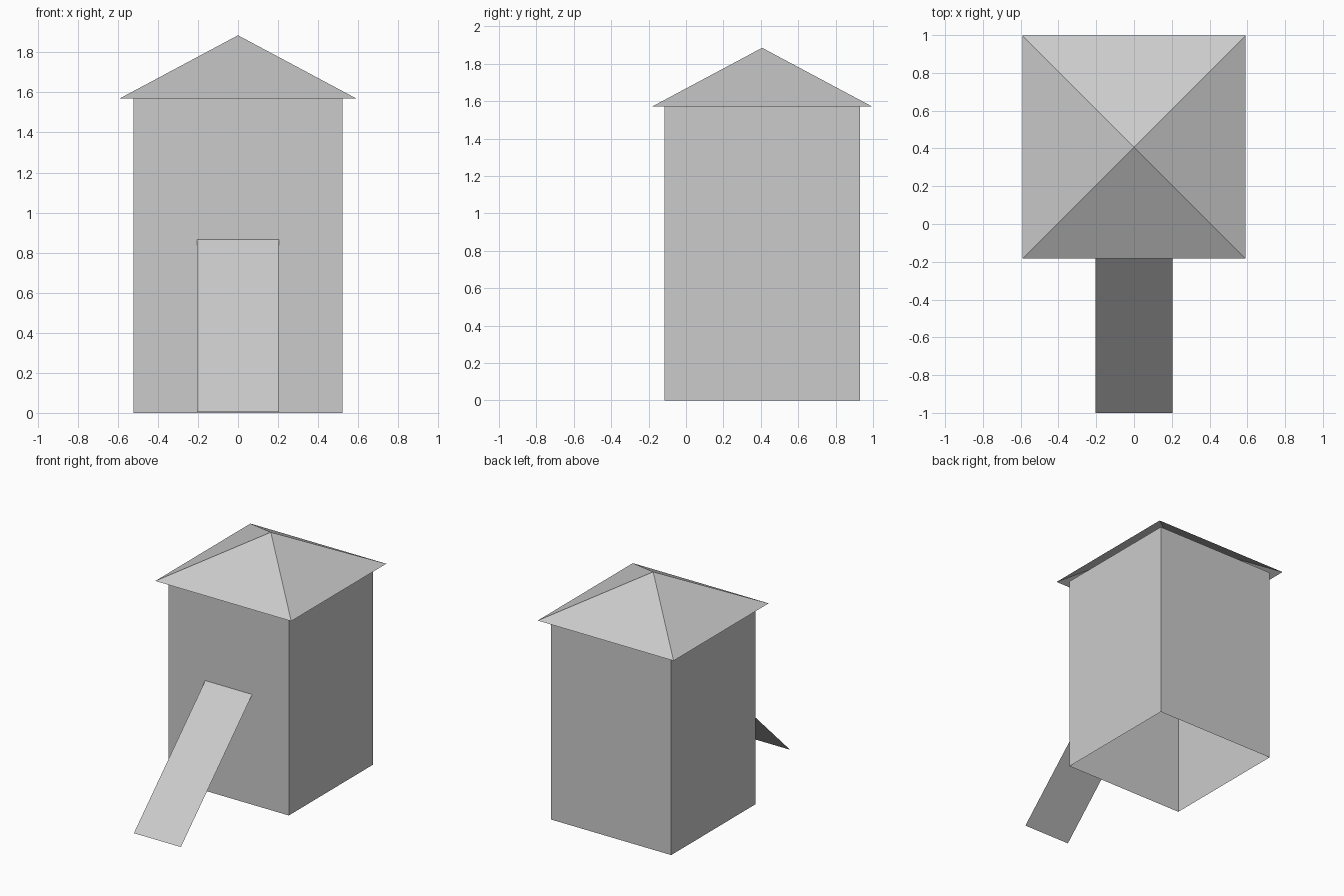
import bpy
import bmesh

cube = bpy.data.objects.get("Cube")
if cube:
    bpy.data.objects.remove(cube, do_unlink=True)

# Single plain grey
grey = bpy.data.materials.new("plain_grey")
grey.use_nodes = True
colour = (0.6, 0.6, 0.6, 1)
grey.diffuse_color = colour
grey.node_tree.nodes["Principled BSDF"].inputs["Base Color"].default_value = colour

CENTRE_Y = 0.407
WALL_HALF = 0.522
EAVE_HALF = 0.59
EAVE_Z = 1.57
PEAK_Z = 1.885


def square(half, z):
    return [(sx * half, CENTRE_Y + sy * half, z)
            for sx, sy in ((-1, -1), (1, -1), (1, 1), (-1, 1))]


def make_sheet(name, polygons):
    """Build a flat-shaded thin surface from polygons with shared corners."""
    bm = bmesh.new()
    for polygon in polygons:
        bm.faces.new([bm.verts.new(p) for p in polygon])
    bmesh.ops.remove_doubles(bm, verts=bm.verts, dist=0.0001)
    mesh = bpy.data.meshes.new(name)
    bm.to_mesh(mesh)
    bm.free()
    mesh.materials.append(grey)
    obj = bpy.data.objects.new(name, mesh)
    bpy.context.collection.objects.link(obj)
    return obj


# Four walls, open at the bottom
low, high = square(WALL_HALF, 0), square(WALL_HALF, EAVE_Z)
make_sheet("walls", [(low[i], low[(i + 1) % 4], high[(i + 1) % 4], high[i])
                     for i in range(4)])

# Pyramid roof with overhanging eaves, open underneath
eave = square(EAVE_HALF, EAVE_Z)
peak = (0, CENTRE_Y, PEAK_Z)
make_sheet("roof", [(eave[i], eave[(i + 1) % 4], peak) for i in range(4)])

# Thin ramp leaning on the front wall
wall_y = CENTRE_Y - WALL_HALF
make_sheet("ramp", [((-0.204, -1, 0.005), (0.204, -1, 0.005),
                     (0.204, wall_y, 0.865), (-0.204, wall_y, 0.865))])
